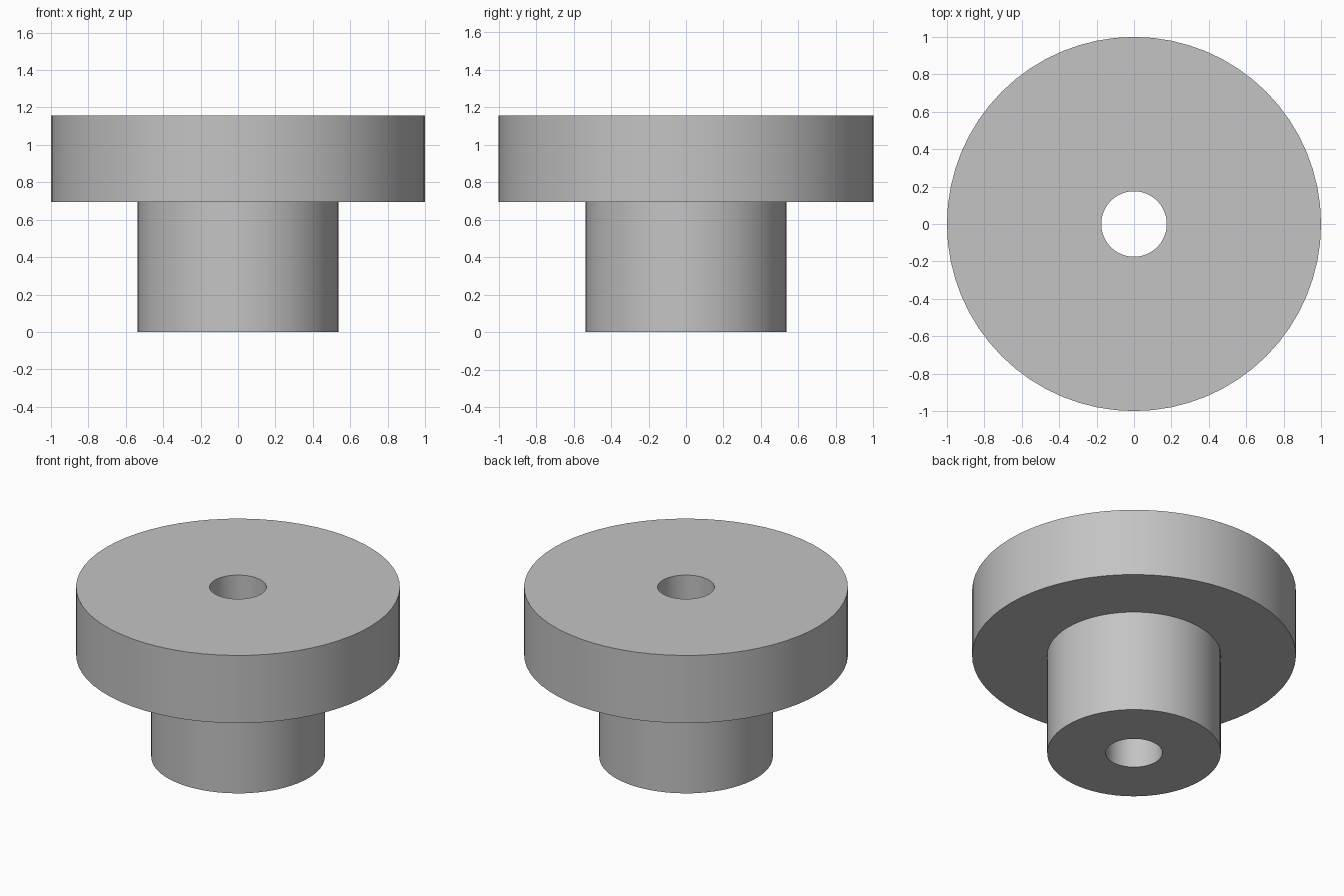
import bpy
import bmesh
import math

cube = bpy.data.objects.get("Cube")
if cube:
    bpy.data.objects.remove(cube, do_unlink=True)

SEGMENTS = 64
BORE, HUB, RIM = 0.175, 0.536, 1.0
SHOULDER, TOP = 0.695, 1.156

# Plain grey finish
grey = bpy.data.materials.new("plain_grey")
grey.use_nodes = True
colour = (0.55, 0.55, 0.55, 1.0)
grey.diffuse_color = colour
grey.node_tree.nodes["Principled BSDF"].inputs["Base Color"].default_value = colour


def lathe(name, profile):
    """Revolve a closed (radius, height) profile around the z axis."""
    bm = bmesh.new()
    verts = [bm.verts.new((r, 0, z)) for r, z in profile]
    edges = [bm.edges.new((v, verts[(i + 1) % len(verts)])) for i, v in enumerate(verts)]
    bmesh.ops.spin(bm, geom=verts + edges, cent=(0, 0, 0), axis=(0, 0, 1),
                   angle=math.tau, steps=SEGMENTS, use_merge=False)
    bmesh.ops.remove_doubles(bm, verts=bm.verts, dist=0.0001)
    bmesh.ops.recalc_face_normals(bm, faces=bm.faces)
    mesh = bpy.data.meshes.new(name)
    bm.to_mesh(mesh)
    bm.free()
    mesh.materials.append(grey)
    obj = bpy.data.objects.new(name, mesh)
    bpy.context.collection.objects.link(obj)
    bpy.ops.object.select_all(action="DESELECT")
    obj.select_set(True)
    bpy.context.view_layer.objects.active = obj
    bpy.ops.object.shade_smooth_by_angle(angle=math.radians(30))
    return obj


# Wide flange on a narrower hub, with a through bore
lathe("flanged_bushing", [
    (BORE, 0), (HUB, 0), (HUB, SHOULDER),
    (RIM, SHOULDER), (RIM, TOP), (BORE, TOP),
])
